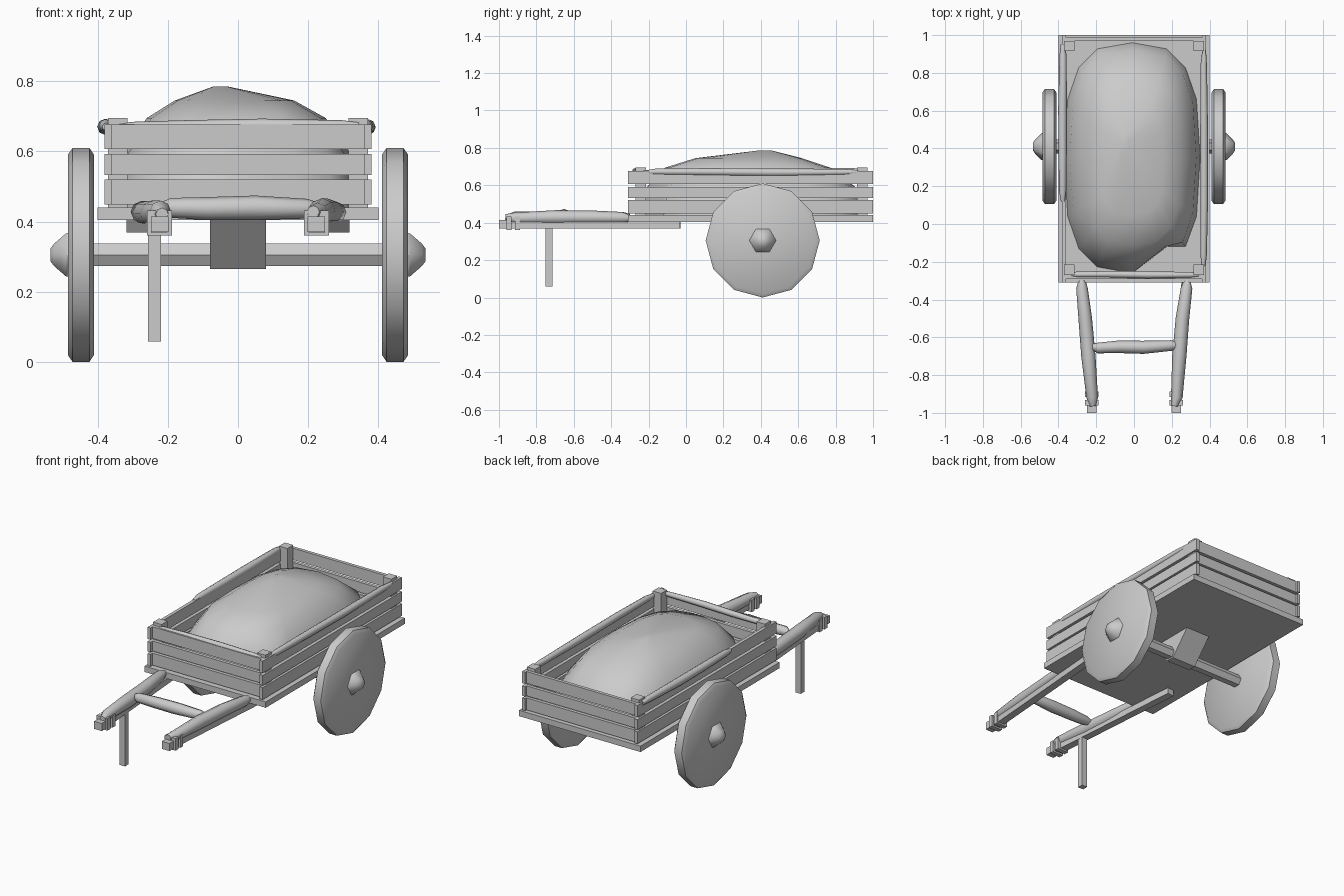
import bpy, bmesh, math, random
from mathutils import Vector

random.seed(4)
old = bpy.data.objects.get("Cube")
if old:
    bpy.data.objects.remove(old, do_unlink=True)

GREY = (0.6, 0.6, 0.6, 1)
mat = bpy.data.materials.new("plain grey")
mat.use_nodes = True
mat.diffuse_color = GREY
mat.node_tree.nodes["Principled BSDF"].inputs["Base Color"].default_value = GREY


def finish(name, bm, smooth=None):
    bmesh.ops.recalc_face_normals(bm, faces=bm.faces[:])
    mesh = bpy.data.meshes.new(name)
    bm.to_mesh(mesh)
    bm.free()
    mesh.materials.append(mat)
    obj = bpy.data.objects.new(name, mesh)
    bpy.context.collection.objects.link(obj)
    if smooth:
        bpy.ops.object.select_all(action="DESELECT")
        obj.select_set(True)
        bpy.context.view_layer.objects.active = obj
        bpy.ops.object.shade_smooth_by_angle(angle=math.radians(smooth))
    return obj


def skin(name, rings, smooth=None):
    """Joins equal rings of points into a closed solid."""
    bm = bmesh.new()
    rows = [[bm.verts.new(p) for p in ring] for ring in rings]
    n = len(rows[0])
    for a, b in zip(rows, rows[1:]):
        for i in range(n):
            j = (i + 1) % n
            bm.faces.new((a[i], a[j], b[j], b[i]))
    bm.faces.new(rows[0])
    bm.faces.new(rows[-1])
    return finish(name, bm, smooth)


def box(name, x, y, z):
    return skin(name, [[(x[0], y[0], h), (x[1], y[0], h), (x[1], y[1], h), (x[0], y[1], h)]
                       for h in z])


def beam(name, a, b, width, height):
    """Straight square beam between two points, lying flat."""
    a, b = Vector(a), Vector(b)
    side = (b - a).cross(Vector((0, 0, 1))).normalized() * width / 2
    up = Vector((0, 0, height / 2))
    return skin(name, [[p + side + up, p - side + up, p - side - up, p + side - up]
                       for p in (a, b)])


def lathe(name, a, b, profile, sides, smooth=None, rough=0):
    """Round solid from a to b; the profile holds (fraction along, radius)."""
    a, b = Vector(a), Vector(b)
    axis = (b - a).normalized()
    u = axis.cross(Vector((0, 0, 1))).normalized()
    v = u.cross(axis)
    rings = []
    for t, r in profile:
        drift = (u * random.uniform(-1, 1) + v * random.uniform(-1, 1)) * rough
        rings.append([a.lerp(b, t) + drift + (u * math.cos(k) + v * math.sin(k)) * r
                      for k in (math.tau * i / sides for i in range(sides))])
    return skin(name, rings, smooth)


def log(name, a, b, r):
    shape = [(0, r * .5), (.06, r * .85), (.3, r), (.6, r * 1.05), (.93, r * .85), (1, r * .5)]
    return lathe(name, a, b, shape, 8, 60, r * .12)


# Cart bed and plank walls
box("floor", (-.40, .40), (-.31, 1), (.405, .44))
for i, z in enumerate([(.448, .52), (.532, .592), (.607, .677)]):
    box(f"front_plank_{i}", (-.36, .36), (-.29, -.27), z)
    box(f"back_plank_{i}", (-.36, .36), (.968, .988), z)
    for side, s in (("left", 1), ("right", -1)):
        box(f"{side}_plank_{i}", sorted((s * .36, s * .38)), (-.31, 1), z)

# Corner posts
for side, s in (("left", 1), ("right", -1)):
    for end, y in (("front", -.27), ("back", .915)):
        box(f"{end}_{side}_post", sorted((s * .315, s * .37)), (y, y + .055), (.44, .695))

# Rounded rails on the wall tops
log("front_rail", (-.345, -.268, .67), (.345, -.268, .675), .018)
log("left_rail", (.37, -.23, .67), (.37, .92, .67), .02)
log("right_rail", (-.378, .12, .672), (-.378, .95, .672), .022)

# Heaped load, cut short at the front left corner
rings = []
for z, x0, x1, y0, y1 in [(.44, -.37, .35, -.26, .96), (.58, -.34, .33, -.22, .92),
                          (.695, -.26, .25, -.11, .77), (.745, -.18, .16, .05, .62),
                          (.785, -.07, -.03, .38, .46)]:
    ring = []
    for k in range(16):
        c, s = math.cos(math.tau * k / 16), math.sin(math.tau * k / 16)
        x = (x0 + x1) / 2 + (x1 - x0) / 2 * math.copysign(abs(c) ** .7, c)
        y = (y0 + y1) / 2 + (y1 - y0) / 2 * math.copysign(abs(s) ** .7, s)
        ring.append((x, max(y, -.12) if x > .08 else y, z))
    rings.append(ring)
skin("load", rings, 80)

# Wheels and hubs
WY, WZ = .41, .305
for side, s in (("left", 1), ("right", -1)):
    lathe(f"{side}_wheel", (s * .41, WY, WZ), (s * .485, WY, WZ),
          [(0, .285), (.18, .305), (.82, .305), (1, .285)], 12, 50)
    lathe(f"{side}_hub", (s * .48, WY, WZ), (s * .535, WY, WZ),
          [(0, .073), (.2, .07), (.8, .037), (1, .02)], 6, 50)

# Axle and its wedge-shaped bearing block
lathe("axle", (-.42, WY, WZ), (.42, WY, WZ), [(0, .037), (1, .037)], 6)
skin("axle_block", [[(x, .26, .406), (x, .56, .406), (x, .435, .265), (x, .385, .265)]
                    for x in (-.08, .08)])

# Handles: shaft, log on top, bound grip and squared end
for side, s in (("left", 1), ("right", -1)):
    beam(f"{side}_shaft", (s * .295, -.03, .387), (s * .223, -.97, .387), .045, .036)
    log(f"{side}_handle_log", (s * .278, -.30, .425), (s * .218, -.965, .425), .036)
    box(f"{side}_handle_end", sorted((s * .198, s * .248)), (-1, -.95), (.37, .415))
    for i, y in enumerate((-.96, -.915)):
        box(f"{side}_binding_{i}", sorted((s * .188, s * .26)), (y, y + .028), (.36, .432))

# Crossbar and single prop leg
log("crossbar", (-.22, -.655, .44), (.23, -.645, .44), .033)
box("prop_leg", (-.256, -.22), (-.75, -.715), (.058, .40))
